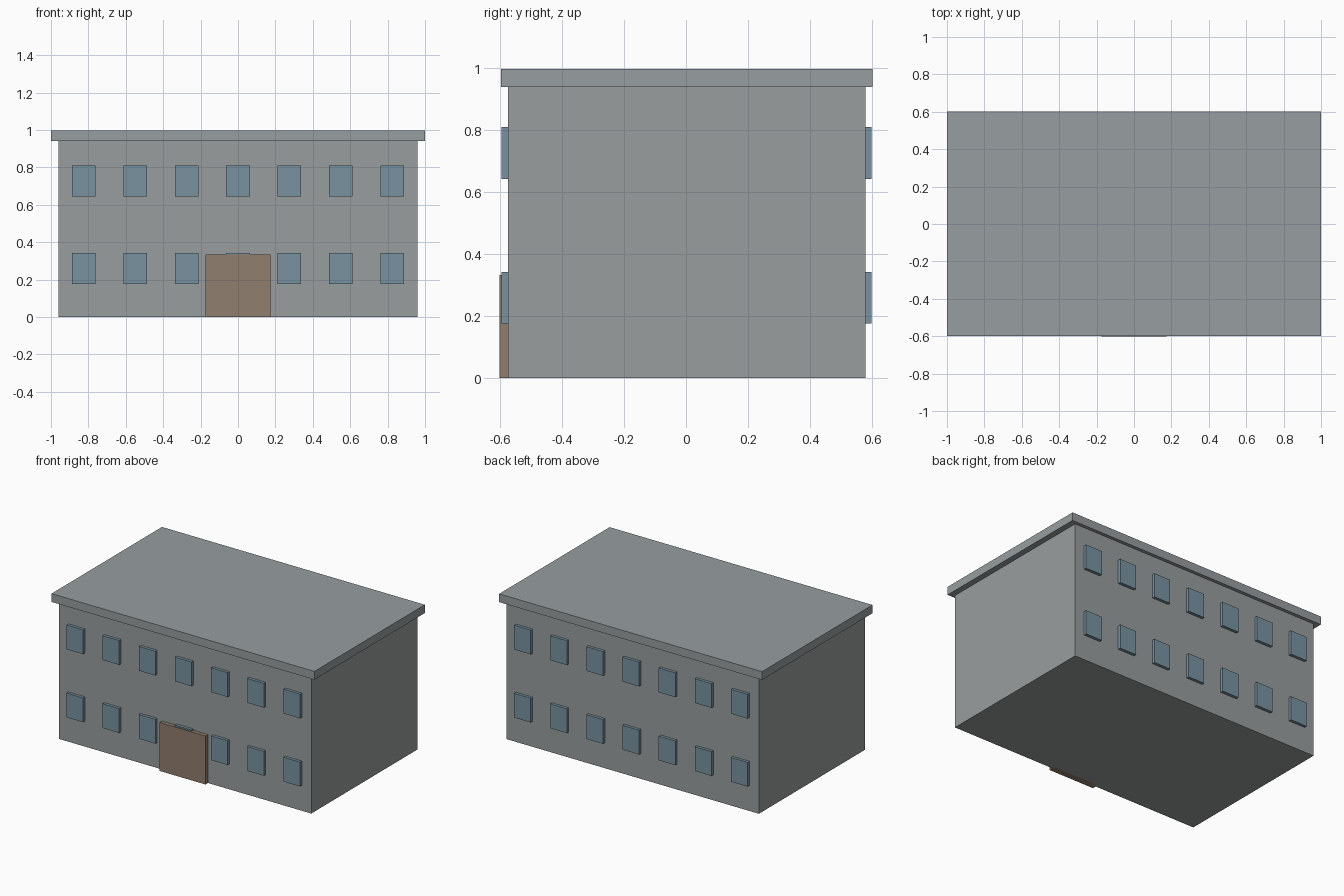
import bpy

cube = bpy.data.objects.get("Cube")
if cube:
    bpy.data.objects.remove(cube, do_unlink=True)


def material(name, color):
    mat = bpy.data.materials.new(name)
    mat.use_nodes = True
    mat.diffuse_color = (*color, 1)
    bsdf = mat.node_tree.nodes["Principled BSDF"]
    bsdf.inputs["Base Color"].default_value = (*color, 1)
    bsdf.inputs["Roughness"].default_value = 0.8
    return mat


def box(name, low, high, mat):
    center = [(a + b) / 2 for a, b in zip(low, high)]
    bpy.ops.mesh.primitive_cube_add(size=1, location=center)
    obj = bpy.context.object
    obj.name = name
    obj.scale = [b - a for a, b in zip(low, high)]
    bpy.ops.object.transform_apply(location=False, rotation=False, scale=True)
    obj.data.materials.append(mat)
    return obj


wall_grey = material("wall grey", (0.32, 0.34, 0.34))
roof_grey = material("roof grey", (0.31, 0.34, 0.35))
window_blue = material("window blue", (0.19, 0.29, 0.35))
door_brown = material("door brown", (0.28, 0.21, 0.155))

# Main block and overhanging flat roof
MID_Y = 0.002
HALF_Y = 0.577
box("walls", (-0.96, MID_Y - HALF_Y, 0), (0.96, MID_Y + HALF_Y, 0.94), wall_grey)
box("roof_slab", (-1, MID_Y - 0.6, 0.94), (1, MID_Y + 0.6, 0.997), roof_grey)

# Two storeys of seven projecting windows on the front and back
for side, sign in (("front", -1), ("back", 1)):
    ys = sorted((MID_Y + sign * (HALF_Y - 0.02), MID_Y + sign * 0.597))
    for storey, sill in (("lower", 0.175), ("upper", 0.643)):
        for i in range(7):
            x = (i - 3) * 0.275
            box(f"{side}_{storey}_window_{i + 1}",
                (x - 0.063, ys[0], sill), (x + 0.063, ys[1], sill + 0.167),
                window_blue)

# Wide entrance door
box("entrance_door", (-0.174, -0.602, 0), (0.174, MID_Y - HALF_Y + 0.02, 0.333), door_brown)
